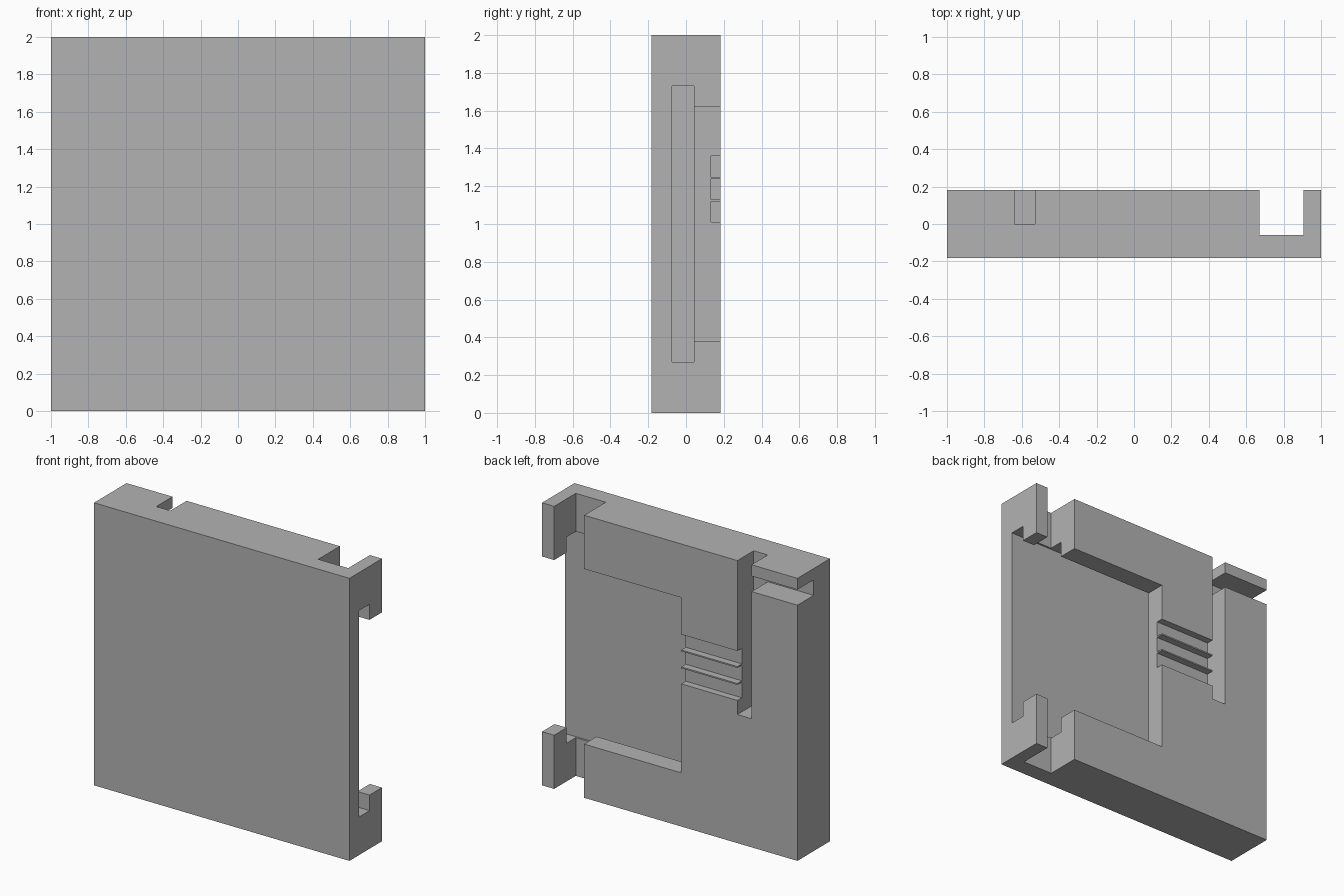
import bpy

# Remove the default cube
default = bpy.data.objects.get("Cube")
if default:
    bpy.data.objects.remove(default, do_unlink=True)

# Single grey material
GREY = (0.45, 0.45, 0.45, 1)
grey = bpy.data.materials.new("plain_grey")
grey.use_nodes = True
grey.diffuse_color = GREY
grey.node_tree.nodes["Principled BSDF"].inputs["Base Color"].default_value = GREY


def box(name, x, y, z):
    """Box spanning the given (low, high) ranges."""
    spans = (x, y, z)
    bpy.ops.mesh.primitive_cube_add(size=1, location=[(a + b) / 2 for a, b in spans])
    obj = bpy.context.object
    obj.name = name
    obj.scale = [b - a for a, b in spans]
    bpy.ops.object.transform_apply(location=True, rotation=True, scale=True)
    obj.data.materials.append(grey)
    return obj


def cut(target, name, x, y, z):
    """Subtract a box from the target and discard the cutter."""
    cutter = box(name, x, y, z)
    cutter.hide_render = True
    mod = target.modifiers.new(name, "BOOLEAN")
    mod.operation = "DIFFERENCE"
    mod.solver = "EXACT"
    mod.object = cutter
    bpy.context.view_layer.objects.active = target
    bpy.ops.object.modifier_apply(modifier=mod.name)
    bpy.data.objects.remove(cutter, do_unlink=True)


HALF = 0.182   # half the body thickness
OUT = 0.3      # cutters overshoot the back face
body = box("block_body", (-1, 1), (-HALF, HALF), (0, 2))

# Undercut pocket open to the left side, and its narrower mouth on the back
cut(body, "pocket_undercut", (-0.2, 1.1), (-0.073, 0.043), (0.27, 1.73))
cut(body, "pocket_mouth", (-0.09, 1.1), (0, OUT), (0.38, 1.62))

# Full-height channel that leaves the hooked edge
cut(body, "edge_channel", (0.67, 0.905), (-0.06, OUT), (-0.1, 2.1))

# Narrow channel down from the top, with a side groove meeting it
cut(body, "narrow_channel", (-0.64, -0.53), (0, OUT), (0.91, 2.1))
cut(body, "side_groove", (-1.1, -0.58), (0, OUT), (1.81, 1.92))

# Three shallow grooves joining the pocket and the narrow channel
for i in range(3):
    low = 1.01 + 0.12 * i
    cut(body, "shallow_groove", (-0.58, -0.05), (0.132, OUT), (low, low + 0.11))
